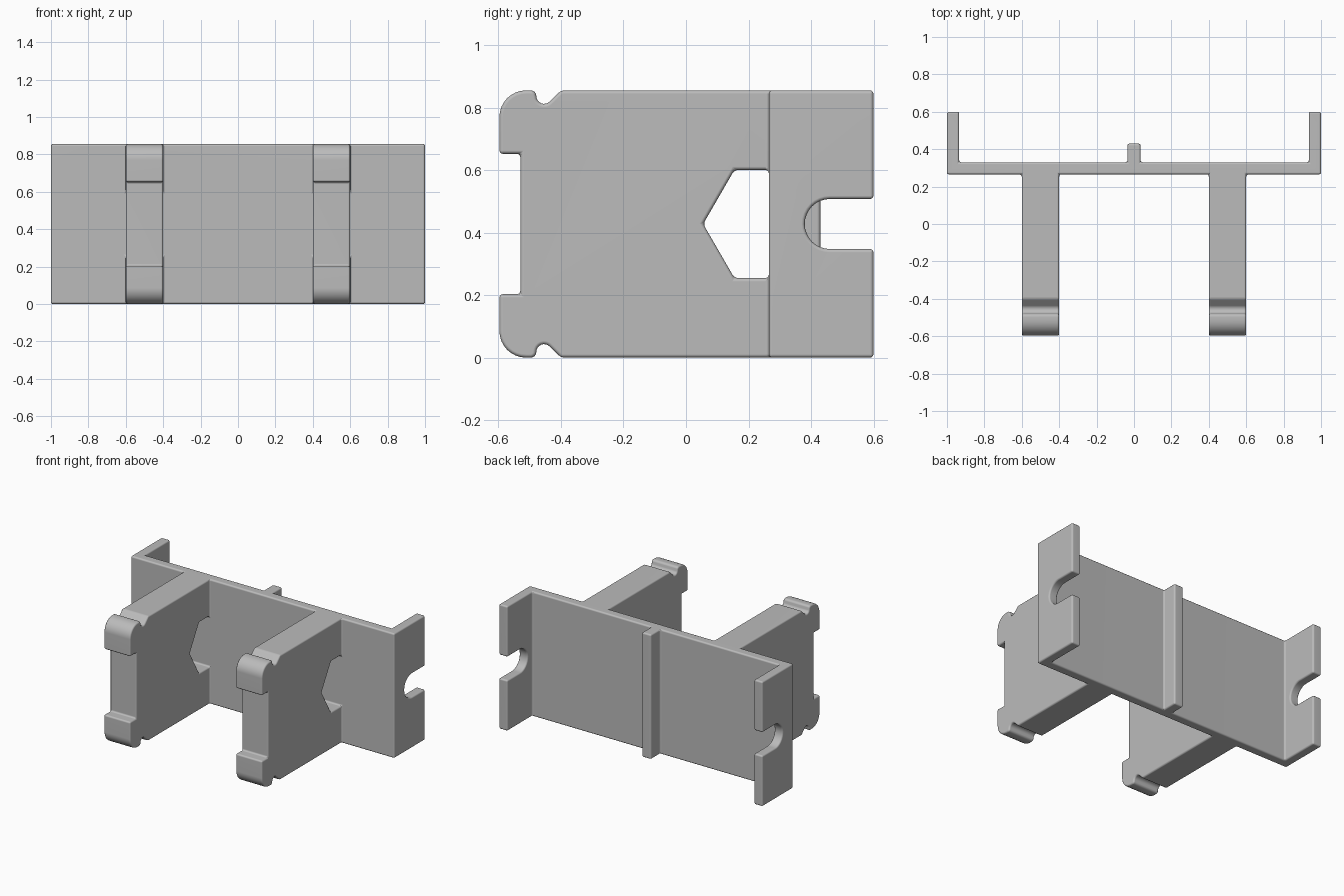
import bpy, bmesh, math

if "Cube" in bpy.data.objects:
    bpy.data.objects.remove(bpy.data.objects["Cube"])

H = 0.855          # overall height
MID = H / 2

grey = bpy.data.materials.new("plain grey")
grey.diffuse_color = (0.5, 0.5, 0.5, 1)
grey.use_nodes = True
grey.node_tree.nodes["Principled BSDF"].inputs["Base Color"].default_value = grey.diffuse_color


def prism(name, pts, axis, lo, hi):
    """Extrude a closed outline along x (points are y, z) or z (points are x, y)."""
    bm = bmesh.new()
    place = (lambda p, t: (t, p[0], p[1])) if axis == "x" else (lambda p, t: (p[0], p[1], t))
    a = [bm.verts.new(place(p, lo)) for p in pts]
    b = [bm.verts.new(place(p, hi)) for p in pts]
    n = len(pts)
    bm.faces.new(a)
    bm.faces.new(b)
    for i in range(n):
        j = (i + 1) % n
        bm.faces.new((a[i], a[j], b[j], b[i]))
    bmesh.ops.recalc_face_normals(bm, faces=bm.faces)
    me = bpy.data.meshes.new(name)
    bm.to_mesh(me)
    bm.free()
    me.materials.append(grey)
    ob = bpy.data.objects.new(name, me)
    bpy.context.collection.objects.link(ob)
    return ob


def activate(ob):
    bpy.ops.object.select_all(action="DESELECT")
    ob.select_set(True)
    bpy.context.view_layer.objects.active = ob


def combine(ob, other, operation):
    activate(ob)
    m = ob.modifiers.new("combine", "BOOLEAN")
    m.operation, m.solver, m.object = operation, "EXACT", other
    bpy.ops.object.modifier_apply(modifier=m.name)
    bpy.data.objects.remove(other)


def arc(cx, cy, r, a0, a1, n):
    return [(cx + r * math.cos(math.radians(a0 + (a1 - a0) * i / n)),
             cy + r * math.sin(math.radians(a0 + (a1 - a0) * i / n))) for i in range(n + 1)]


# Back plate with end flanges and centre rib, as one plan outline
half = [(0.035, 0.43), (0.035, 0.33), (0.935, 0.33), (0.935, 0.6), (1, 0.6), (1, 0.265)]
plan = half + [(-x, y) for x, y in reversed(half)]
bracket = prism("bracket", plan, "z", -0.1, 1)

# Two arms with an angular window, joined to the plate
for cx in (-0.5, 0.5):
    x0, x1 = cx - 0.1, cx + 0.1
    arm = prism("arm", [(x0, -0.7), (x1, -0.7), (x1, 0.3), (x0, 0.3)], "z", -0.1, 1)
    window = [(0.055, MID), (0.155, MID - 0.173), (0.4, MID - 0.173),
              (0.4, MID + 0.173), (0.155, MID + 0.173)]
    combine(arm, prism("window_cutter", window, "x", cx - 0.3, cx + 0.3), "DIFFERENCE")
    combine(bracket, arm, "UNION")

# Side outline: hooked arm tips with rounded noses and snap notches
upper = [(-0.53, 0.652), (-0.597, 0.652)]
upper += arc(-0.512, 0.77, 0.085, 180, 90, 8)
upper += arc(-0.497, 0.837, 0.018, 90, 0, 5)
upper += arc(-0.454, 0.837, 0.025, 180, 315, 8)[1:]
upper += [(-0.4, H), (0.7, H)]
outline = upper + [(y, H - z) for y, z in reversed(upper)]
combine(bracket, prism("side_outline", outline, "x", -1.2, 1.2), "INTERSECT")

# Round-ended slots in the flanges
slot = arc(0.46, MID, 0.08, 90, 270, 16) + [(0.8, MID - 0.08), (0.8, MID + 0.08)]
for cx in (-1, 1):
    combine(bracket, prism("slot_cutter", slot, "x", cx - 0.2, cx + 0.2), "DIFFERENCE")

# Clean the flat faces before rounding the edges
bm = bmesh.new()
bm.from_mesh(bracket.data)
bmesh.ops.remove_doubles(bm, verts=bm.verts, dist=0.0002)
bmesh.ops.dissolve_limit(bm, angle_limit=math.radians(2), verts=bm.verts, edges=bm.edges)
bm.to_mesh(bracket.data)
bm.free()

# Small rounds and fillets on every edge
activate(bracket)
bev = bracket.modifiers.new("rounding", "BEVEL")
bev.width, bev.segments = 0.011, 3
bev.limit_method, bev.angle_limit = "ANGLE", math.radians(32)
bev.use_clamp_overlap = False
bpy.ops.object.modifier_apply(modifier=bev.name)
bpy.ops.object.shade_smooth_by_angle(angle=math.radians(35))
weighted = bracket.modifiers.new("even_shading", "WEIGHTED_NORMAL")
weighted.keep_sharp = True
